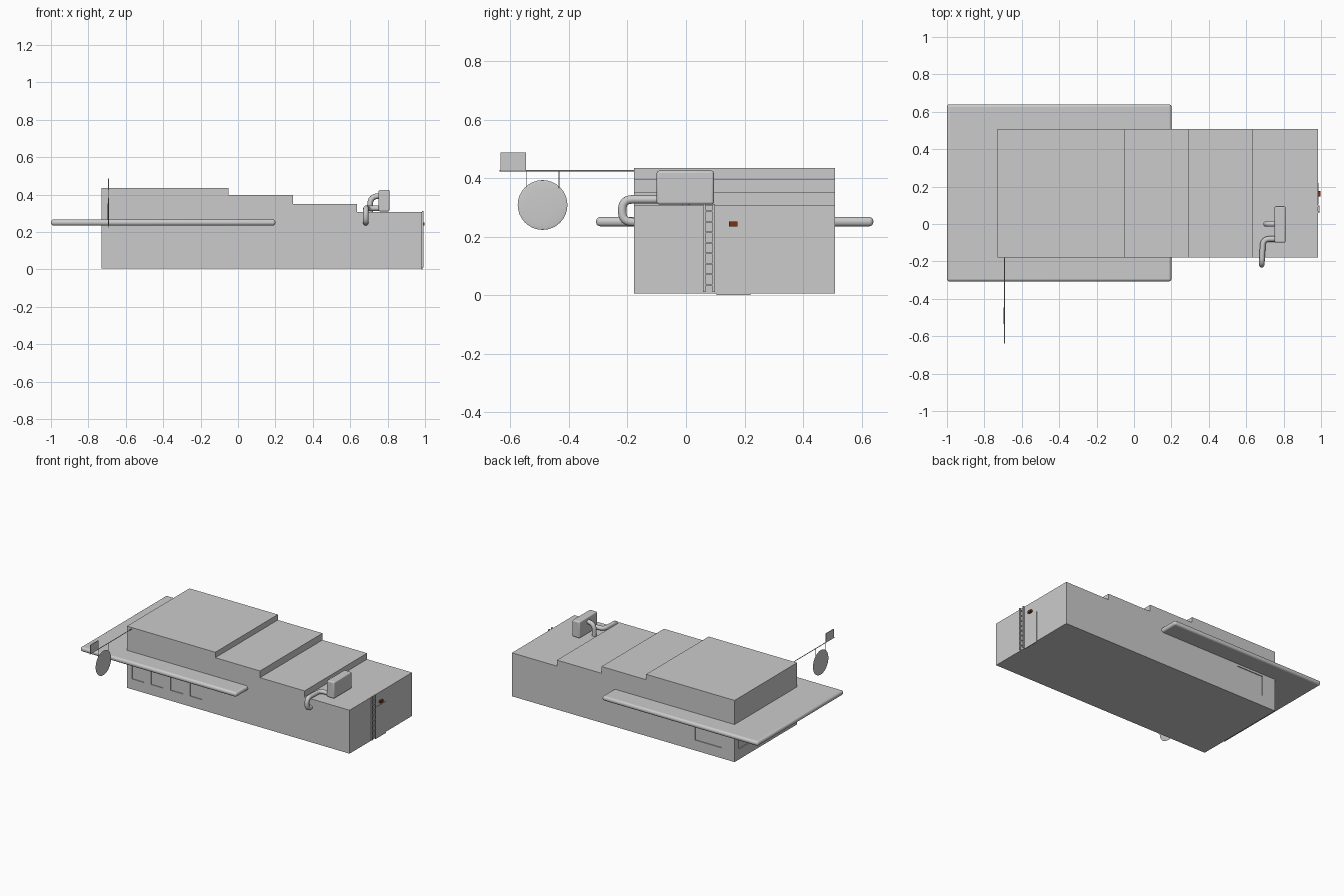
import bpy, bmesh, math
from mathutils import Vector

if "Cube" in bpy.data.objects:
    bpy.data.objects.remove(bpy.data.objects["Cube"])


def mesh_object(name, bm):
    me = bpy.data.meshes.new(name)
    bmesh.ops.recalc_face_normals(bm, faces=bm.faces)
    bm.to_mesh(me)
    bm.free()
    ob = bpy.data.objects.new(name, me)
    bpy.context.collection.objects.link(ob)
    return ob


def smooth(ob):
    bpy.ops.object.select_all(action='DESELECT')
    ob.select_set(True)
    bpy.context.view_layer.objects.active = ob
    bpy.ops.object.shade_smooth_by_angle(angle=math.radians(40))


def box(name, x, y, z, bevel=0):
    bm = bmesh.new()
    bmesh.ops.create_cube(bm, size=1)
    for v in bm.verts:
        v.co = [r[0] if c < 0 else r[1] for c, r in zip(v.co, (x, y, z))]
    ob = mesh_object(name, bm)
    if bevel:
        m = ob.modifiers.new("bevel", 'BEVEL')
        m.width, m.segments = bevel, 4
        smooth(ob)
    return ob


def tube(name, pts, radius, bend=0):
    # rounds each inner corner with a quadratic bend
    pts = [Vector(p) for p in pts]
    path = [pts[0]]
    for a, b, c in zip(pts, pts[1:], pts[2:]):
        s = b + (a - b).normalized() * bend
        e = b + (c - b).normalized() * bend
        for i in range(7):
            t = i / 6
            path.append(s * (1 - t) ** 2 + b * 2 * t * (1 - t) + e * t * t)
    path.append(pts[-1])
    cu = bpy.data.curves.new(name, 'CURVE')
    cu.dimensions = '3D'
    cu.bevel_depth, cu.bevel_resolution, cu.use_fill_caps = radius, 3, True
    sp = cu.splines.new('POLY')
    sp.points.add(len(path) - 1)
    for p, co in zip(sp.points, path):
        p.co = (*co, 1)
    ob = bpy.data.objects.new(name, cu)
    bpy.context.collection.objects.link(ob)
    return ob


# Building with a stepped roof, extruded from its front profile
profile = [(-.73, .006), (.983, .006), (.983, .308), (.637, .308), (.637, .35),
           (.294, .35), (.294, .397), (-.05, .397), (-.05, .435), (-.73, .435)]
bm = bmesh.new()
face = bm.faces.new([bm.verts.new((x, -.178, z)) for x, z in profile])
ext = bmesh.ops.extrude_face_region(bm, geom=[face])
bmesh.ops.translate(bm, vec=(0, .687, 0),
                    verts=[v for v in ext['geom'] if isinstance(v, bmesh.types.BMVert)])
building = mesh_object("building", bm)

# Shallow window recesses on front, back and left walls
cuts = [((x, x + .093), (-.3, -.173)) for x in (-.692, -.543, -.393, -.243)]
cuts.append(((-.63, -.425), (.503, .6)))
cuts += [((-.8, -.724), (y, y + .15)) for y in (-.13, .09, .31)]
for i, (x, y) in enumerate(cuts):
    cutter = box(f"window_cutter_{i}", x, y, (.078, .22))
    cutter.hide_render = True
    cutter.hide_set(True)
    m = building.modifiers.new("window", 'BOOLEAN')
    m.operation, m.object, m.solver = 'DIFFERENCE', cutter, 'EXACT'

# Canopy slab around the left end
box("canopy", (-1, .2), (-.307, .64), (.235, .267), .014)

# Side door and lamp
box("door", (.98, .986), (.105, .22), (0, .22))
lamp = box("door_lamp", (.98, .998), (.147, .176), (.235, .251))
mat = bpy.data.materials.new("lamp_brown")
mat.diffuse_color = (.2, .03, .005, 1)
mat.use_nodes = True
mat.node_tree.nodes["Principled BSDF"].inputs["Base Color"].default_value = mat.diffuse_color
lamp.data.materials.append(mat)

# Ladder
for i, y in enumerate((.062, .095)):
    box(f"ladder_rail_{i}", (.983, .992), (y - .004, y + .004), (.01, .312))
for i in range(8):
    z = .035 + i * .036
    box(f"ladder_rung_{i}", (.985, .991), (.062, .095), (z - .003, z + .003))

# Rooftop air unit with two ducts
box("air_unit", (.752, .81), (-.1, .095), (.31, .425), .008)
tube("wall_duct", [(.683, -.16, .25), (.683, -.218, .25), (.683, -.218, .327),
                   (.69, -.08, .327), (.76, -.08, .327)], .015, .035)
tube("roof_duct", [(.706, 0, .3), (.706, 0, .392), (.76, 0, .392)], .015, .045)

# Hanging disc sign on a pole
SX = -.693
tube("sign_pole", [(SX, -.638, .425), (SX, -.17, .425)], .0025)
for i, y in enumerate((-.546, -.434)):
    tube(f"sign_hanger_{i}", [(SX, y, .425), (SX, y, .355)], .0015)
box("sign_plate", (SX - .002, SX + .002), (-.634, -.547), (.426, .487))
bm = bmesh.new()
bmesh.ops.create_uvsphere(bm, u_segments=32, v_segments=16, radius=1)
for v in bm.verts:
    v.co = (SX + v.co.x * .004, -.49 + v.co.y * .085, .308 + v.co.z * .085)
smooth(mesh_object("sign_disc", bm))
